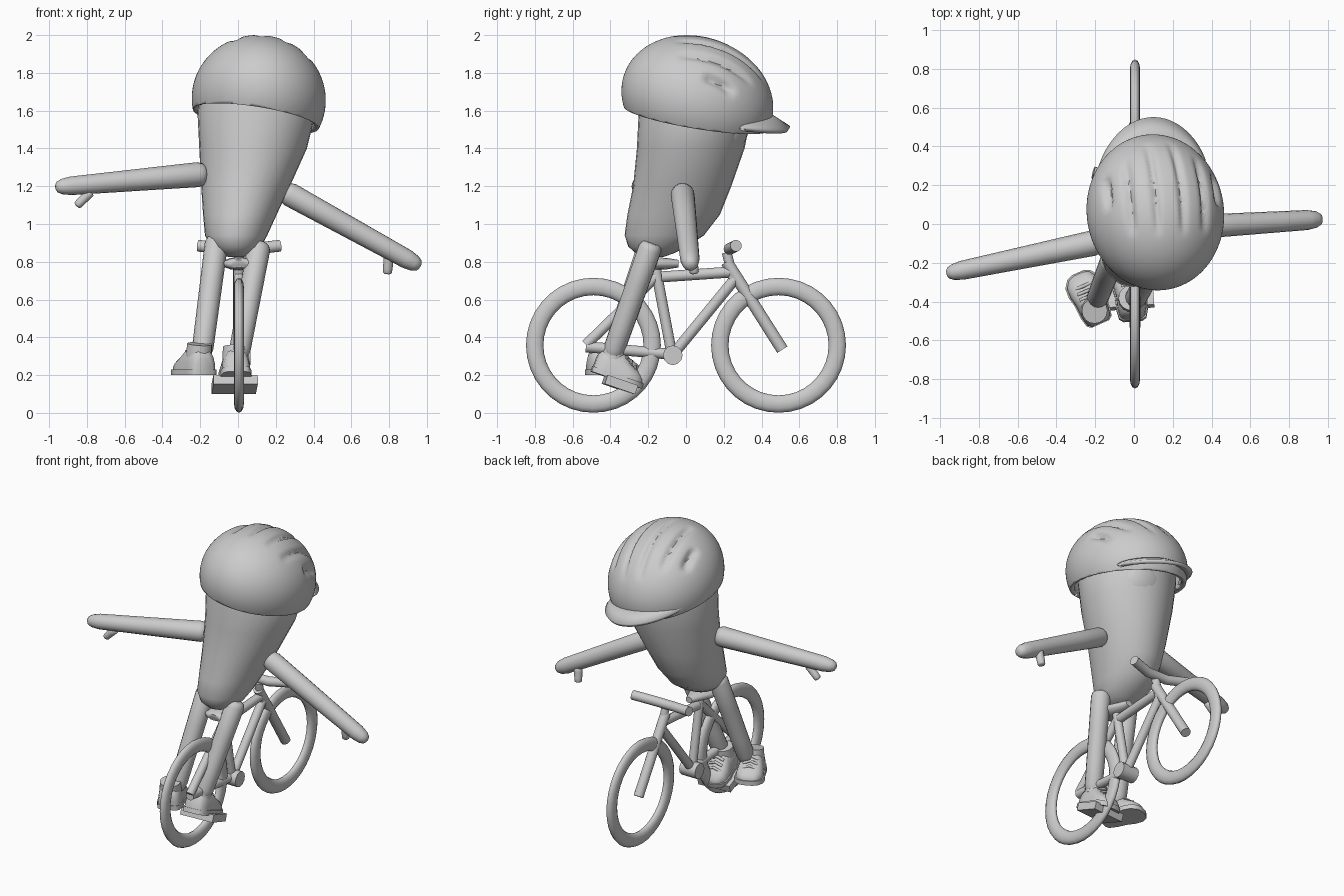
import bpy, bmesh, math
from mathutils import Vector, Matrix, Euler

if "Cube" in bpy.data.objects:
    bpy.data.objects.remove(bpy.data.objects["Cube"])

grey = bpy.data.materials.new("light_grey")
grey.diffuse_color = (0.6, 0.6, 0.6, 1)
grey.use_nodes = True
grey.node_tree.nodes["Principled BSDF"].inputs["Base Color"].default_value = grey.diffuse_color


def finish(bm, name, angle=40):
    bmesh.ops.recalc_face_normals(bm, faces=bm.faces)
    me = bpy.data.meshes.new(name)
    bm.to_mesh(me)
    bm.free()
    ob = bpy.data.objects.new(name, me)
    bpy.context.collection.objects.link(ob)
    me.materials.append(grey)
    bpy.ops.object.select_all(action='DESELECT')
    bpy.context.view_layer.objects.active = ob
    ob.select_set(True)
    bpy.ops.object.shade_smooth_by_angle(angle=math.radians(angle))
    return ob


def skin(name, rings, angle=40, matrix=None):
    """Join rings of points into a capped skin."""
    bm = bmesh.new()
    vs = [[bm.verts.new(p) for p in r] for r in rings]
    n = len(vs[0])
    for a, b in zip(vs, vs[1:]):
        for i in range(n):
            bm.faces.new((a[i], a[(i + 1) % n], b[(i + 1) % n], b[i]))
    bm.faces.new(vs[0])
    bm.faces.new(vs[-1])
    if matrix:
        bm.transform(matrix)
    return finish(bm, name, angle)


def tube(name, pts, radii, n=16, angle=40, matrix=None):
    """Round tube through points, with one radius per point."""
    pts = [Vector(p) for p in pts]
    rings = []
    for i, p in enumerate(pts):
        d = (pts[min(i + 1, len(pts) - 1)] - pts[max(i - 1, 0)]).normalized()
        u = d.cross(Vector((0, 0, 1)) if abs(d.z) < 0.9 else Vector((0, 1, 0))).normalized()
        v = d.cross(u)
        rings.append([p + radii[i] * (u * math.cos(2 * math.pi * k / n) + v * math.sin(2 * math.pi * k / n))
                      for k in range(n)])
    return skin(name, rings, angle, matrix)


def limb(name, a, b, ra, rb):
    """Tapered limb with rounded ends."""
    a, b = Vector(a), Vector(b)
    ts = (0, 0.015, 0.05, 0.35, 0.7, 0.9, 0.96, 0.99, 1)
    fs = (0.6, 0.85, 1, 1, 1, 1, 0.85, 0.6, 0.3)
    return tube(name, [a.lerp(b, t) for t in ts], [(ra + (rb - ra) * t) * f for t, f in zip(ts, fs)], 16, 60)


def box(name, center, size, rot):
    bm = bmesh.new()
    bmesh.ops.create_cube(bm, size=1)
    bm.transform(Matrix.LocRotScale(Vector(center), Euler(rot), Vector(size)))
    return finish(bm, name)


# Wheels: flattened rings
for name, y in (("rear_wheel", -0.49), ("front_wheel", 0.49)):
    rings = []
    bm = bmesh.new()
    N, M = 36, 12
    g = [[bm.verts.new((0.005 + 0.026 * math.sin(b),
                        y + (0.311 + 0.046 * math.cos(b)) * math.cos(a),
                        0.358 + (0.311 + 0.046 * math.cos(b)) * math.sin(a)))
          for b in (2 * math.pi * j / M for j in range(M))]
         for a in (2 * math.pi * i / N for i in range(N))]
    for i in range(N):
        for j in range(M):
            bm.faces.new((g[i][j], g[(i + 1) % N][j], g[(i + 1) % N][(j + 1) % M], g[i][(j + 1) % M]))
    finish(bm, name, 60)

# Frame tubes, all in the middle plane (y, z pairs)
X = 0.005
for name, a, b, r in (("seat_tube", (-0.075, 0.31), (-0.165, 0.79), 0.028),
                      ("top_tube", (-0.13, 0.72), (0.23, 0.745), 0.029),
                      ("down_tube", (-0.06, 0.32), (0.26, 0.71), 0.029),
                      ("fork", (0.215, 0.8), (0.51, 0.335), 0.032),
                      ("stem", (0.25, 0.71), (0.215, 0.85), 0.026),
                      ("chain_stay", (-0.53, 0.35), (-0.07, 0.31), 0.029),
                      ("seat_stay", (-0.53, 0.36), (-0.15, 0.73), 0.028)):
    tube(name, [(X, *a), (X, *b)], [r, r])
tube("bottom_bracket", [(-0.055, -0.07, 0.305), (0.065, -0.07, 0.305)], [0.052] * 2, 12)
tube("handlebar", [(-0.21, 0.265, 0.885), (-0.07, 0.23, 0.868), (0.08, 0.23, 0.868), (0.222, 0.265, 0.885)],
     [0.031] * 4)
box("pedal", (-0.018, -0.35, 0.15), (0.235, 0.17, 0.05), (math.radians(-19), 0, 0.07))

# Saddle: narrow nose toward the front
rings = []
for y, w, h in ((-0.27, 0.05, 0.02), (-0.25, 0.085, 0.03), (-0.18, 0.09, 0.035), (-0.1, 0.05, 0.03), (-0.04, 0.025, 0.02)):
    rings.append([(X + w * math.cos(a), y, 0.79 + h * math.sin(a)) for a in (math.pi * k / 6 for k in range(12))])
skin("seat", rings, 60)

# Body: lopsided egg from elliptical rings (z, centre x, centre y, radius x, radius y)
rings = []
for z, cx, cy, rx, ry in ((0.825, -0.01, -0.17, 0.04, 0.05), (0.845, -0.01, -0.165, 0.09, 0.1),
                          (0.88, -0.01, -0.15, 0.132, 0.155), (0.94, -0.01, -0.115, 0.165, 0.21),
                          (1.05, 0.01, -0.065, 0.195, 0.245), (1.2, 0.04, -0.02, 0.235, 0.26),
                          (1.4, 0.08, 0.025, 0.285, 0.285), (1.6, 0.1, 0.05, 0.315, 0.3),
                          (1.75, 0.1, 0.06, 0.27, 0.28), (1.85, 0.1, 0.06, 0.17, 0.18)):
    rings.append([(cx + rx * math.cos(a), cy + ry * math.sin(a), z)
                  for a in (2 * math.pi * k / 32 for k in range(32))])
skin("body", rings, 80)

# Face patch under the visor
bm = bmesh.new()
bmesh.ops.create_uvsphere(bm, u_segments=24, v_segments=16, radius=1)
bm.transform(Matrix.LocRotScale(Vector((0.12, 0.22, 1.5)), Euler((math.radians(-15), 0, 0)), Vector((0.17, 0.11, 0.16))))
finish(bm, "face", 80)

# Arms with thumbs
limb("left_arm", (-0.17, -0.09, 1.265), (-0.965, -0.255, 1.195), 0.067, 0.047)
limb("left_thumb", (-0.78, -0.22, 1.17), (-0.855, -0.22, 1.095), 0.026, 0.022)
limb("right_arm", (0.24, -0.02, 1.175), (0.965, 0.025, 0.775), 0.064, 0.05)
limb("right_thumb", (0.8, 0.03, 0.84), (0.79, 0.045, 0.735), 0.028, 0.024)

# Legs
limb("left_leg", (-0.11, -0.18, 0.93), (-0.195, -0.4, 0.28), 0.062, 0.056)
limb("right_leg", (0.115, -0.18, 0.9), (0.0, -0.4, 0.28), 0.062, 0.056)


def shoe(side, loc, pitch, yaw):
    """Shoe with toe along +y, sole at z = 0, ankle above the origin."""
    m = Matrix.LocRotScale(Vector(loc), Euler((math.radians(pitch), 0, math.radians(yaw))), None)
    prof = ((-0.1, 0.045, 0.09), (-0.085, 0.065, 0.13), (-0.04, 0.075, 0.15), (0.03, 0.078, 0.15),
            (0.08, 0.088, 0.11), (0.13, 0.085, 0.085), (0.165, 0.06, 0.06), (0.178, 0.03, 0.035))
    up = [math.pi * k / 10 for k in range(11)]
    rings = [[(w * math.copysign(abs(math.cos(a)) ** 0.7, math.cos(a)), y, 0.02 + (h - 0.02) * math.sin(a) ** 0.8)
              if 0 < a < 3.14 else (w * math.cos(a), y, 0.02) for a in up] for y, w, h in prof]
    skin(side + "_shoe", rings, 60, m)
    sole = [(w * 1.08, y * 1.04) for y, w, h in prof]
    outline = sole + [(-x, y) for x, y in reversed(sole)]
    skin(side + "_sole", [[(x, y, z) for x, y in outline] for z in (0, 0.03)], 50, m)
    tube(side + "_cuff", [(0, -0.02, 0.1), (0, -0.03, 0.165)], [0.07, 0.066], 16, 40, m)
    for i in range(3):
        y, z = 0.05 + 0.03 * i, 0.142 - 0.02 * i
        tube(side + "_lace_%d" % (i + 1), [(-0.045, y, z - 0.02), (0, y, z), (0.045, y, z - 0.02)], [0.009] * 3, 8, 60, m)


shoe("left", (-0.215, -0.42, 0.2), 0, 24)
shoe("right", (-0.012, -0.405, 0.185), -19, 4)

# Helmet: tilted dome with vent grooves, trimmed along a slanted rim
C = Vector((0.11, 0.06, 1.66))
R = Vector((0.355, 0.41, 0.33))
TILT = (Matrix.Rotation(math.radians(-20), 3, 'X') @ Matrix.Rotation(math.radians(12), 3, 'Y')
        @ Matrix.Rotation(math.radians(6), 3, 'Z'))


def rim_z(x, y):
    return 1.555 - 0.16 * (x - 0.1) - 0.17 * (y - 0.06)


bm = bmesh.new()
bmesh.ops.create_uvsphere(bm, u_segments=96, v_segments=64, radius=1)
# grooves on the unit dome: side x, bend, start y, end y, half width, depth
grooves = [(0.2, 0.05, -0.55, 0.75, 0.06, 0.06), (0.56, 0.12, -0.5, 0.55, 0.06, 0.07),
           (0.82, 0.1, -0.1, 0.35, 0.05, 0.09)]
for v in bm.verts:
    x, y, z = v.co
    s = 1.0
    if z > 0:
        for gx, bend, y0, y1, w, dep in grooves:
            t = (2 * y - y0 - y1) / (y1 - y0)
            if abs(t) < 1:
                d = (abs(x) - gx + bend * y * y) / w
                s -= dep * math.exp(-d * d * 1.5) * (1 - t ** 4)
    v.co = C + TILT @ Vector((x * R.x * s, y * R.y * s, z * R.z * s))
bmesh.ops.bisect_plane(bm, geom=bm.verts[:] + bm.edges[:] + bm.faces[:], plane_co=(0.1, 0.06, 1.555),
                       plane_no=(0.16, 0.17, 1), clear_inner=True)
helmet = finish(bm, "helmet", 50)
sol = helmet.modifiers.new("thickness", 'SOLIDIFY')
sol.thickness, sol.offset = 0.03, -1

# Visor: curved brim along the front of the rim
bm = bmesh.new()
rows = []
for i in range(25):
    a = math.radians(38 + 116 * i / 24)
    k = math.sin(math.pi * i / 24) ** 0.6
    row = []
    for t in (0, 0.5, 1):
        x = 0.11 + math.cos(a) * (0.325 + 0.05 * t * k)
        y = 0.06 + math.sin(a) * (0.36 + 0.125 * t * k)
        row.append(bm.verts.new((x, y, rim_z(x, y) + 0.03 + 0.06 * k * (1 - t))))
    rows.append(row)
for p, q in zip(rows, rows[1:]):
    for j in range(2):
        bm.faces.new((p[j], p[j + 1], q[j + 1], q[j]))
visor = finish(bm, "visor", 50)
sol = visor.modifiers.new("thickness", 'SOLIDIFY')
sol.thickness, sol.offset = 0.025, 0
